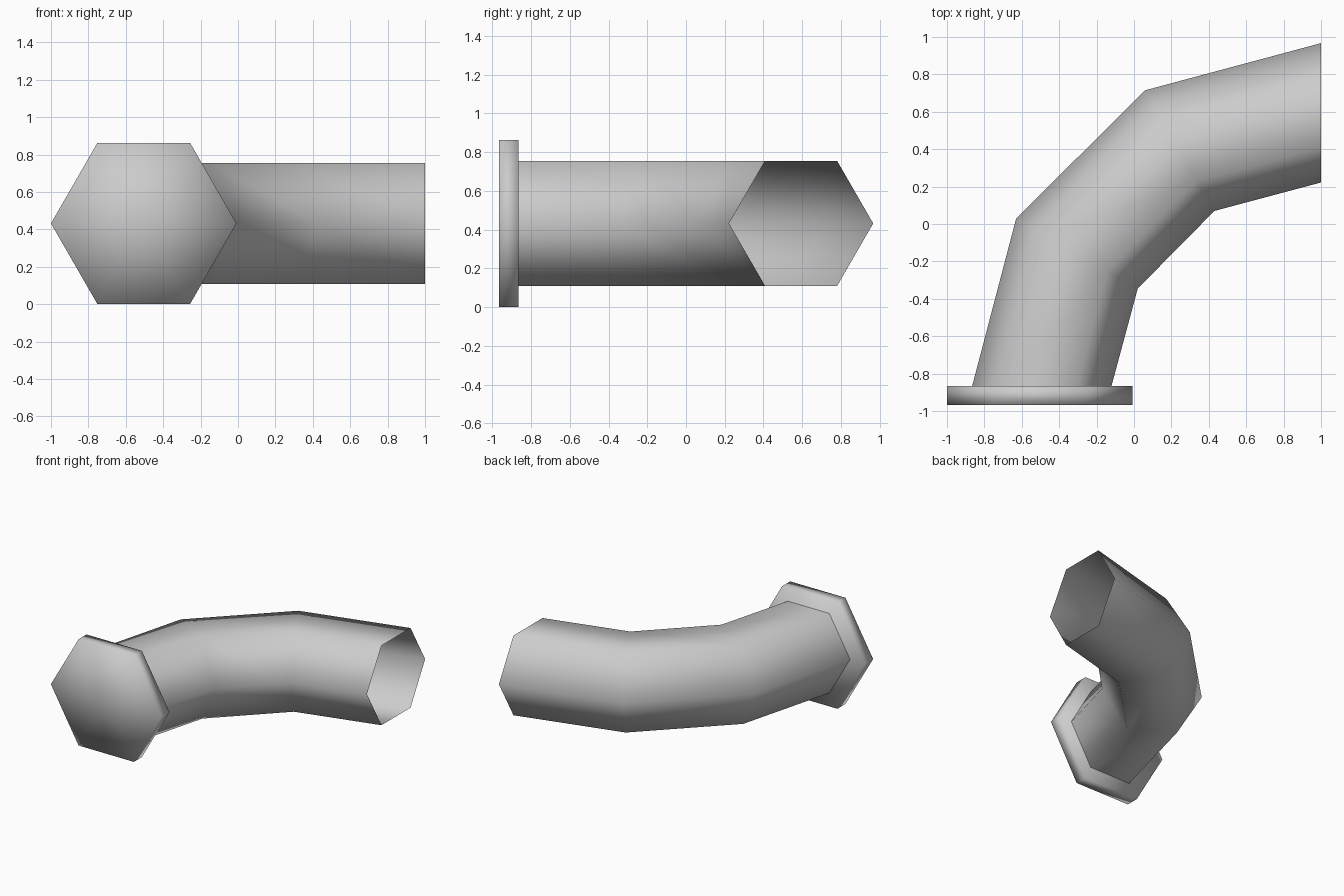
import bpy
import bmesh
from math import cos, sin, pi
from mathutils import Vector

cube = bpy.data.objects.get("Cube")
if cube:
    bpy.data.objects.remove(cube)

SIDES = 6
MID_Z = 0.432

grey = bpy.data.materials.new("light_grey")
grey.use_nodes = True
colour = (0.6, 0.6, 0.6, 1)
grey.diffuse_color = colour
grey.node_tree.nodes["Principled BSDF"].inputs["Base Color"].default_value = colour


def hex_ring(bm, outer, inner, radius):
    """Six-sided ring whose opposite corners lie at the two plan points."""
    a, b = Vector((*outer, MID_Z)), Vector((*inner, MID_Z))
    centre, across = (a + b) / 2, (a - b) / 2
    up = Vector((0, 0, radius))
    return [bm.verts.new(centre + across * cos(t) + up * sin(t))
            for t in (2 * pi * i / SIDES for i in range(SIDES))]


def bridge(bm, rings):
    for a, b in zip(rings, rings[1:]):
        for i in range(SIDES):
            j = (i + 1) % SIDES
            bm.faces.new((a[i], a[j], b[j], b[i]))


def cap(bm, ring):
    """Close a ring with a fan of triangles."""
    centre = bm.verts.new(sum((v.co for v in ring), Vector()) / SIDES)
    for i in range(SIDES):
        bm.faces.new((ring[i], ring[(i + 1) % SIDES], centre))


def finish(bm, name):
    bmesh.ops.recalc_face_normals(bm, faces=bm.faces)
    for face in bm.faces:
        face.smooth = True
    mesh = bpy.data.meshes.new(name)
    bm.to_mesh(mesh)
    bm.free()
    mesh.materials.append(grey)
    obj = bpy.data.objects.new(name, mesh)
    bpy.context.collection.objects.link(obj)


# Curved pipe, mitred at the bends and open at its far end
bm = bmesh.new()
plan = [((-0.865, -0.865), (-0.12, -0.865)),
        ((-0.63, 0.03), (0.02, -0.345)),
        ((0.06, 0.715), (0.43, 0.07)),
        ((1.0, 0.967), (1.0, 0.222))]
bridge(bm, [hex_ring(bm, a, b, 0.3725) for a, b in plan])
finish(bm, "bent_pipe")

# Closed flange at the front end
bm = bmesh.new()
flange = [hex_ring(bm, (-1.0, y), (-0.008, y), 0.497) for y in (-0.967, -0.865)]
bridge(bm, flange)
for ring in flange:
    cap(bm, ring)
finish(bm, "end_flange")
